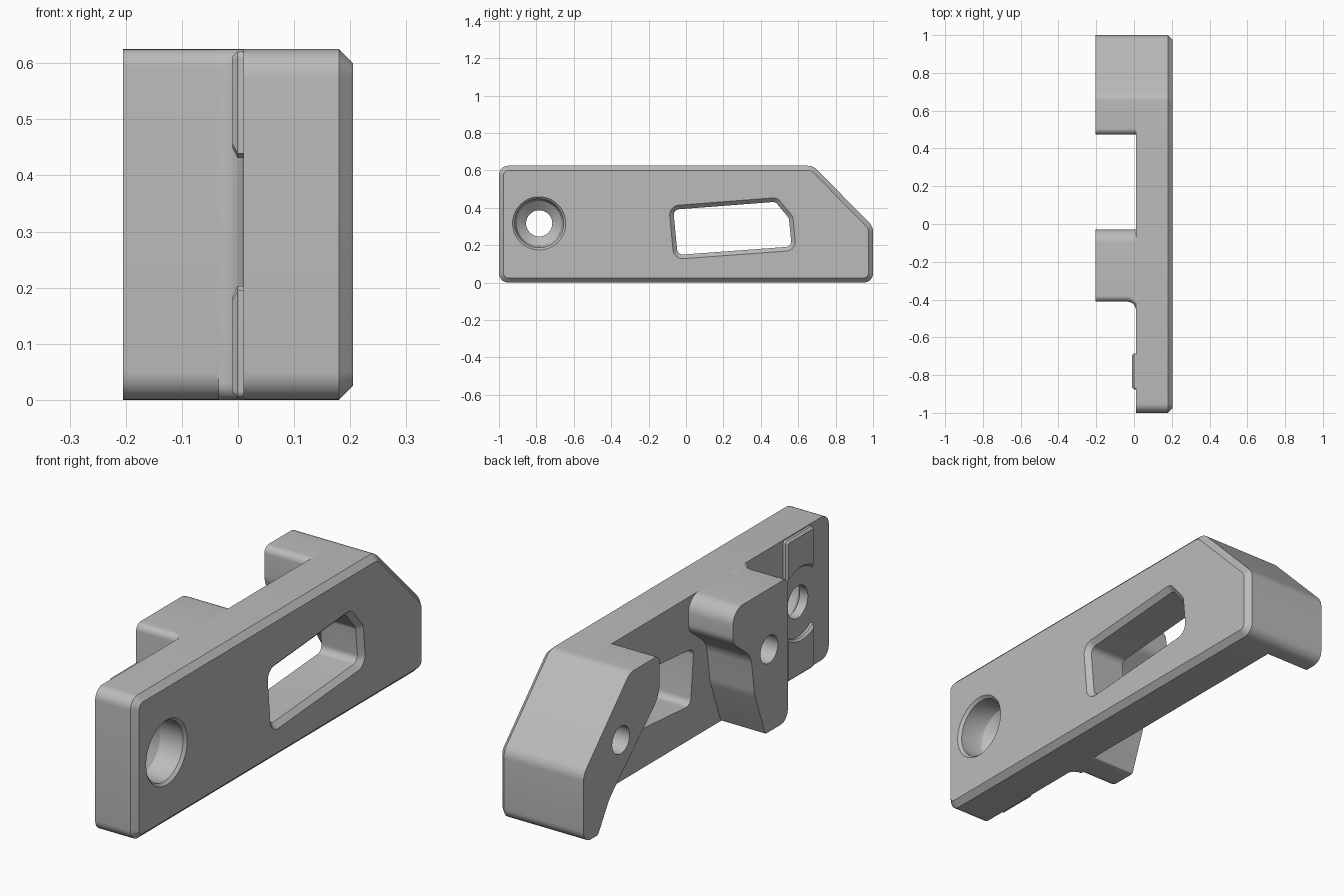
import bpy, bmesh, math
from mathutils import Vector

cube = bpy.data.objects.get("Cube")
if cube:
    bpy.data.objects.remove(cube, do_unlink=True)

mat = bpy.data.materials.new("machined grey")
mat.use_nodes = True
GREY = (0.5, 0.5, 0.5, 1)
mat.diffuse_color = GREY
mat.node_tree.nodes["Principled BSDF"].inputs["Base Color"].default_value = GREY


def rounded(corners, inset, steps=8):
    """Counter-clockwise (y, z, radius) corners, inset and filleted."""
    n = len(corners)
    pts = [Vector(c[:2]) for c in corners]
    out = []
    for i, p in enumerate(pts):
        d0 = (p - pts[i - 1]).normalized()
        d1 = (pts[(i + 1) % n] - p).normalized()
        n0, n1 = Vector((-d0.y, d0.x)), Vector((-d1.y, d1.x))
        miter = (n0 + n1) / (1 + n0.dot(n1))
        turn = math.atan2(d0.x * d1.y - d0.y * d1.x, d0.dot(d1))
        side = 1 if turn > 0 else -1
        r = max(corners[i][2] - side * inset, 0.004)
        centre = p + miter * (inset + side * r)
        start = -n0 * r * side
        for k in range(steps + 1):
            a = turn * k / steps
            c, s = math.cos(a), math.sin(a)
            out.append(centre + Vector((c * start.x - s * start.y, s * start.x + c * start.y)))
    return out


def circle(y, z, r, n=64):
    return [Vector((y + r * math.cos(k * math.tau / n), z + r * math.sin(k * math.tau / n)))
            for k in range(n)]


def loft(name, layers):
    """Join (x, loop) layers along x into a closed solid."""
    bm = bmesh.new()
    rings = [[bm.verts.new((x, p.x, p.y)) for p in loop] for x, loop in layers]
    bm.faces.new(rings[0])
    bm.faces.new(rings[-1])
    for a, b in zip(rings, rings[1:]):
        for i in range(len(a)):
            j = (i + 1) % len(a)
            bm.faces.new((a[i], a[j], b[j], b[i]))
    bmesh.ops.recalc_face_normals(bm, faces=bm.faces)
    me = bpy.data.meshes.new(name)
    bm.to_mesh(me)
    bm.free()
    me.materials.append(mat)
    ob = bpy.data.objects.new(name, me)
    bpy.context.collection.objects.link(ob)
    return ob


def solid(name, corners, *layers):
    return loft(name, [(x, rounded(corners, d)) for x, d in layers])


def bore(name, y, z, *layers):
    return loft(name, [(x, circle(y, z, r)) for x, r in layers])


def cut(ob, *cutters):
    for c in cutters:
        m = ob.modifiers.new("cut", 'BOOLEAN')
        m.object, m.operation, m.solver = c, 'DIFFERENCE', 'EXACT'
        bpy.context.view_layer.objects.active = ob
        bpy.ops.object.modifier_apply(modifier=m.name)
        c.hide_render = True
        bpy.data.objects.remove(c, do_unlink=True)


W, H, FACE = 0.205, 0.625, 0.01
HOLE = (-0.785, 0.317)

# Main plate with chamfered outer rim
plate = solid("main_plate",
              [(-1, 0, .05), (1, 0, .05), (1, .3, .07), (.68, H, .07), (-1, H, .05)],
              (FACE, 0), (W - .025, 0), (W, .025))

# Slanted window with a flared outer edge
window = solid("window_cutter",
               [(-.045, .148, .03), (.565, .193, .03), (.55, .345, .03),
                (.478, .432, .03), (-.068, .39, .03)],
               (-.03, 0), (W - .022, 0), (W + .02, -.042))

# Counterbored bolt hole
bolt = bore("bolt_cutter", *HOLE,
            (-.05, .07), (.05, .07), (.09, .12), (.12, .13), (W - .012, .13), (W + .012, .154))
cut(plate, window, bolt)

# End block with a slanted, curved underside
end_block = solid("end_block",
                  [(1, 0, .05), (1, .3, .07), (.68, H, .07), (.475, H, .03),
                   (.475, .45, .12), (.82, .13, .2), (.9, 0, .01)],
                  (-W, 0), (FACE, 0))
cut(end_block, bore("end_pin_cutter", .742, .355, (-W - .05, .06), (-.02, .06)))

# Middle block with a rounded nose
middle_block = solid("middle_block",
                     [(-.41, 0, .05), (-.255, 0, .01), (-.18, .2, .15), (-.155, .38, .1),
                      (-.03, .48, .06), (-.03, H, .07), (-.41, H, .03)],
                     (-W, 0), (FACE, 0))
cut(middle_block, bore("middle_pin_cutter", -.281, .36, (-W - .05, .06), (-.02, .06)))

# Concave fillet where the middle block meets the plate
R = .045
layers = []
for k in range(9):
    a = k / 8 * math.pi / 2
    edge = -.41 - R * (1 - math.cos(a))
    x = FACE - R * (1 - math.sin(a))
    z0 = .03 * math.cos(a)
    layers.append((x, [Vector((-.39, z0)), Vector((edge, z0)),
                       Vector((edge, H - z0)), Vector((-.39, H - z0))]))
layers = [(FACE - R * (1 - math.sin(k / 8 * math.pi / 2)),
           rounded([(-.41 - R * (1 - math.cos(k / 8 * math.pi / 2)) - .001, 0, .03),
                    (-.3, 0, .01), (-.3, H, .01),
                    (-.41 - R * (1 - math.cos(k / 8 * math.pi / 2)) - .001, H, .03)], 0))
          for k in range(9)]
fillet = loft("block_fillet", layers)

# Two thin pads on the back, curved around the bolt hole
pads = []
for name, z0, z1 in (("lower_pad", .004, .3), ("upper_pad", .334, H - .004)):
    pad = solid(name, [(-.875, z0, .012), (-.685, z0, .012), (-.685, z1, .012), (-.875, z1, .012)],
                (-.01, .009), (-.001, 0), (FACE + .003, 0))
    cut(pad, bore("pad_cutter", *HOLE, (-.011, .162), (-.001, .152), (.03, .152)))
    pads.append(pad)

# Smooth the curves, keep the edges crisp
bpy.ops.object.select_all(action='DESELECT')
for ob in [plate, end_block, middle_block, fillet] + pads:
    ob.select_set(True)
bpy.context.view_layer.objects.active = plate
bpy.ops.object.shade_smooth_by_angle(angle=math.radians(25))
